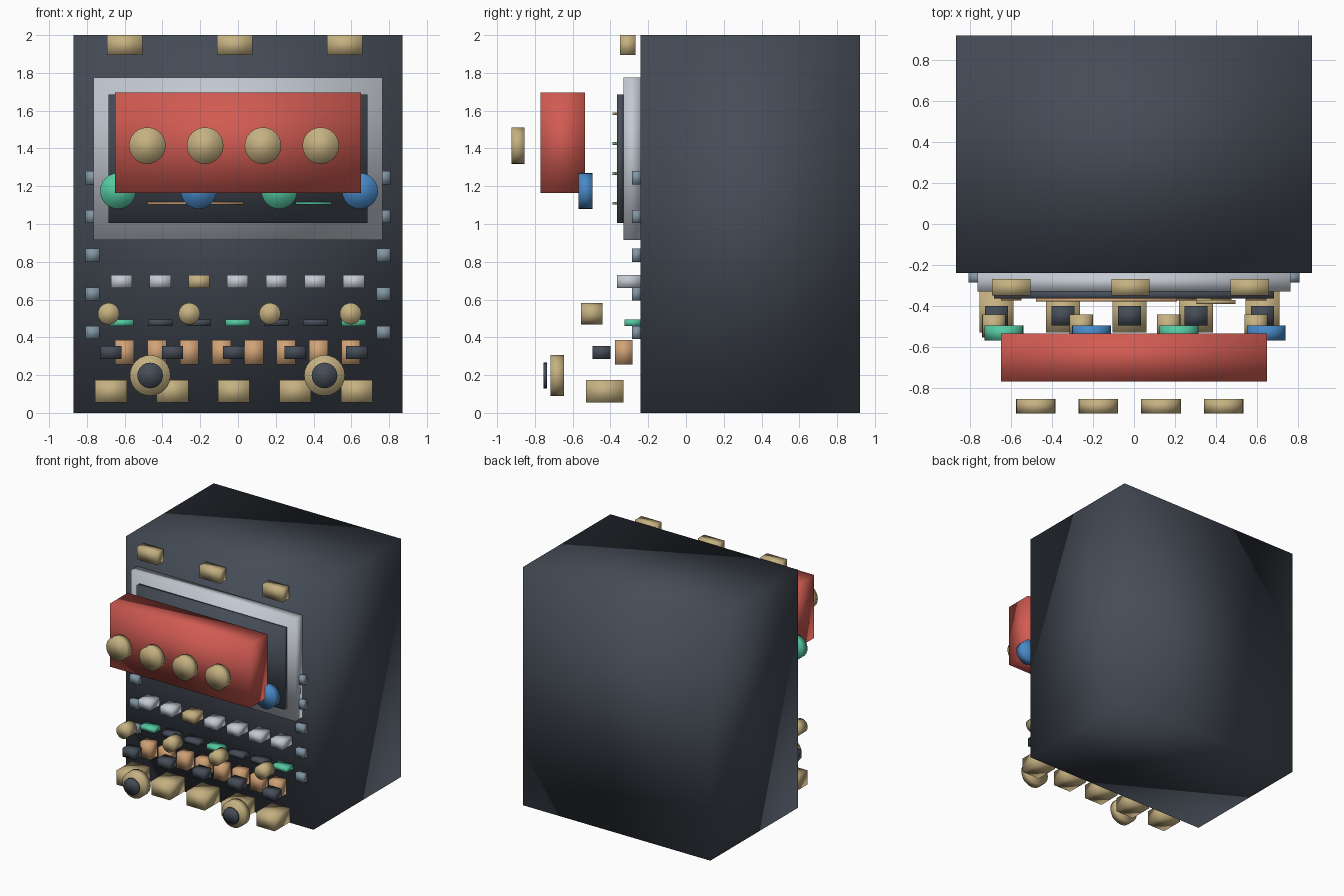
import bpy
import math

old = bpy.data.objects.get("Cube")
if old:
    bpy.data.objects.remove(old, do_unlink=True)


def material(name, r, g, b):
    m = bpy.data.materials.new(name)
    m.use_nodes = True
    m.diffuse_color = (r, g, b, 1)
    m.node_tree.nodes["Principled BSDF"].inputs["Base Color"].default_value = (r, g, b, 1)
    return m


slate = material("slate", 0.06, 0.073, 0.095)
silver = material("silver", 0.55, 0.59, 0.65)
brass = material("brass", 0.56, 0.44, 0.22)
red = material("red", 0.64, 0.105, 0.085)
green = material("green", 0.09, 0.58, 0.36)
blue = material("blue", 0.065, 0.25, 0.57)
copper = material("copper", 0.63, 0.36, 0.18)
steel = material("steel", 0.22, 0.30, 0.37)


def finish(name, mat):
    ob = bpy.context.object
    ob.name = name
    ob.data.materials.append(mat)
    for face in ob.data.polygons:
        face.use_smooth = True
    return ob


def box(name, mat, x, z, width, height, front, back):
    """Box centred on x and z, spanning front to back in y."""
    bpy.ops.mesh.primitive_cube_add(size=1, location=(x, (front + back) / 2, z))
    bpy.context.object.scale = (width, back - front, height)
    bpy.ops.object.transform_apply(location=False, rotation=False, scale=True)
    return finish(name, mat)


def disc(name, mat, x, z, radius, front, back):
    """Cylinder whose axis points to the front."""
    bpy.ops.mesh.primitive_cylinder_add(
        vertices=24, radius=radius, depth=back - front,
        location=(x, (front + back) / 2, z), rotation=(math.pi / 2, 0, 0))
    return finish(name, mat)


def row(count, first, step):
    return [(i, first + step * i) for i in range(count)]


# Cabinet, screen frame and screen
box("cabinet", slate, 0, 1, 1.74, 2, -0.24, 0.92)
box("screen_frame", silver, 0, 1.345, 1.53, 0.86, -0.33, -0.24)
box("screen", slate, 0, 1.345, 1.37, 0.68, -0.365, -0.33)

# Thin readout lines on the screen
for i, z in row(4, 1.11, 0.158):
    box("readout_line", copper, -0.225 + 0.03 * i, z, 0.51 + 0.06 * i, 0.015, -0.378, -0.365)
    box("readout_mark", brass if i == 3 else green, 0.4, z, 0.19, 0.015, -0.39, -0.372)

# Red hood with brass lamps in front and coloured lamps behind
box("hood", red, 0, 1.43, 1.3, 0.53, -0.77, -0.535)
for i, x in row(4, -0.48, 0.306):
    disc("hood_lamp", brass, x, 1.415, 0.097, -0.925, -0.855)
for i, x in row(4, -0.635, 0.427):
    disc("colour_lamp", blue if i % 2 else green, x, 1.175, 0.095, -0.57, -0.495)

# Brass blocks along the top edge
for i, x in row(3, -0.6, 0.583):
    box("top_block", brass, x, 1.947, 0.187, 0.105, -0.35, -0.268)

# Bolts down both sides
for side in (-1, 1):
    for i, z in row(5, 0.425, 0.205):
        box("side_bolt", steel, side * 0.77, z, 0.076, 0.07, -0.285, -0.24)

# Two rows of keys
for i, x in row(7, -0.617, 0.205):
    box("upper_key", brass if i == 2 else silver, x, 0.695, 0.112, 0.07, -0.365, -0.24)
    box("lower_key", slate if i % 3 else green, x, 0.477, 0.13, 0.036, -0.325, -0.24)

# Small brass knobs
for i, x in row(4, -0.685, 0.427):
    disc("small_knob", brass, x, 0.525, 0.057, -0.555, -0.443)

# Copper contacts, dark switches and brass feet blocks
for i, x in row(8, -0.6, 0.171):
    box("copper_contact", copper, x, 0.32, 0.1, 0.13, -0.375, -0.282)
for i, x in row(5, -0.672, 0.325):
    box("dark_switch", slate, x, 0.32, 0.113, 0.07, -0.495, -0.4)
    box("base_block", brass, x, 0.115, 0.168, 0.12, -0.53, -0.33)

# Large dials with dark caps
for x in (-0.465, 0.458):
    disc("dial", brass, x, 0.198, 0.108, -0.717, -0.647)
    disc("dial_cap", slate, x, 0.198, 0.068, -0.755, -0.735)
